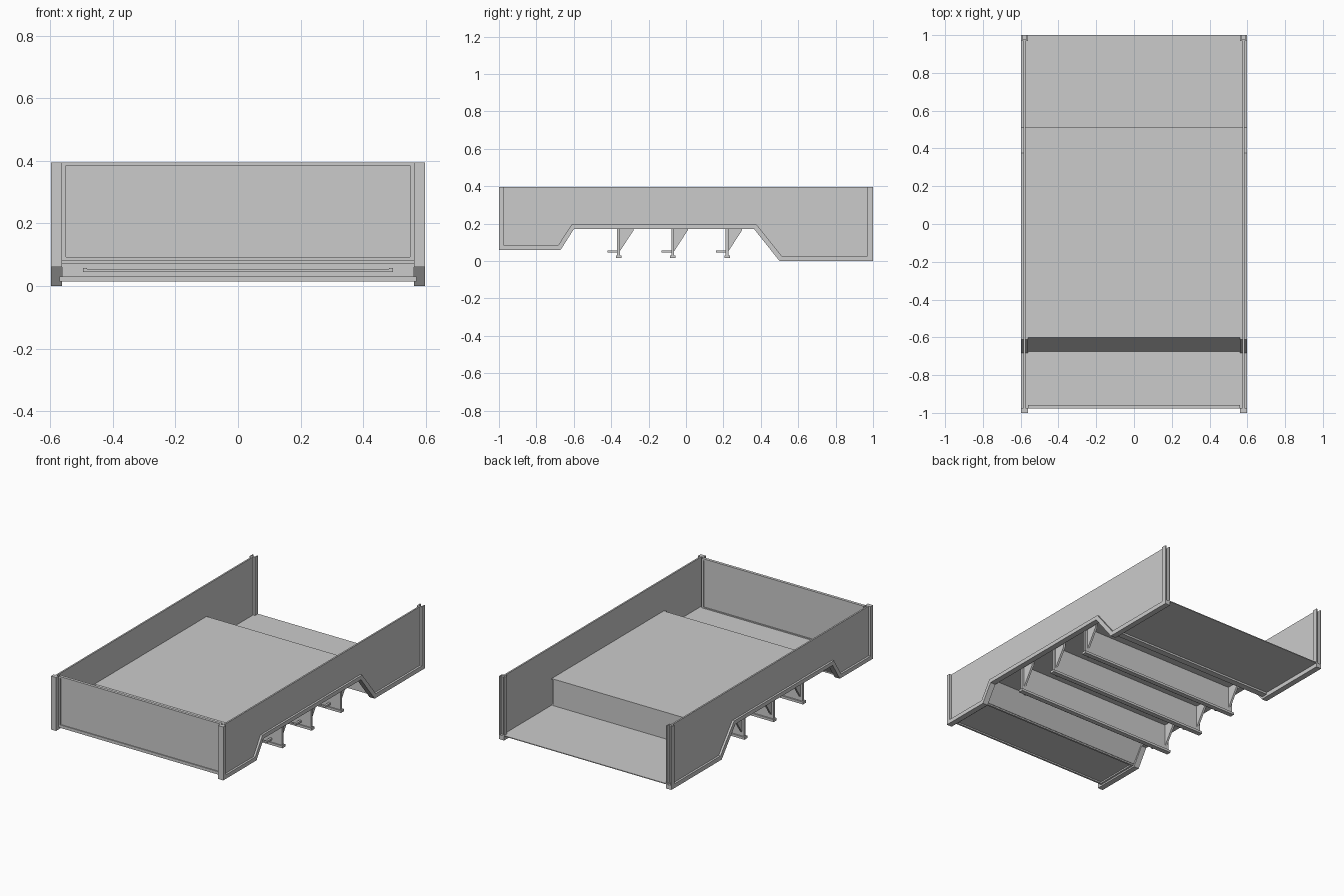
import bpy, bmesh

if "Cube" in bpy.data.objects:
    bpy.data.objects.remove(bpy.data.objects["Cube"])


def finish(name, bm):
    bmesh.ops.recalc_face_normals(bm, faces=bm.faces)
    me = bpy.data.meshes.new(name)
    bm.to_mesh(me)
    bm.free()
    ob = bpy.data.objects.new(name, me)
    bpy.context.collection.objects.link(ob)
    return ob


def box(name, x0, x1, y0, y1, z0, z1):
    bm = bmesh.new()
    bmesh.ops.create_cube(bm, size=1)
    for v in bm.verts:
        v.co = ((x0 + x1) / 2 + v.co.x * (x1 - x0),
                (y0 + y1) / 2 + v.co.y * (y1 - y0),
                (z0 + z1) / 2 + v.co.z * (z1 - z0))
    return finish(name, bm)


def extrude_x(name, polys, x0, x1):
    """Extrude joined y-z polygons from x0 to x1."""
    bm = bmesh.new()
    for p in polys:
        bm.faces.new([bm.verts.new((x0, y, z)) for y, z in p])
    bmesh.ops.remove_doubles(bm, verts=bm.verts, dist=1e-5)
    r = bmesh.ops.extrude_face_region(bm, geom=bm.faces[:], use_keep_orig=True)
    moved = [g for g in r["geom"] if isinstance(g, bmesh.types.BMVert)]
    bmesh.ops.translate(bm, verts=moved, vec=(x1 - x0, 0, 0))
    return finish(name, bm)


def mirror(ob):
    # every object's origin is at the world centre
    m = ob.modifiers.new("mirror", "MIRROR")
    m.use_axis[0] = True


# Side walls: thin sheet with a wide rim round the bottom and front
outer = [(-1, .395), (-1, .06), (-.67, .06), (-.60, .17), (.365, .17), (.50, 0), (1, 0)]
inner = [(-.975, .395), (-.975, .085), (-.683, .085), (-.612, .195), (.377, .195),
         (.512, .027), (1, .027)]
rim = [[outer[i], outer[i + 1], inner[i + 1], inner[i]] for i in range(len(outer) - 1)]
mirror(extrude_x("side_rim", rim, .562, .598))
mirror(extrude_x("side_sheet", [inner[:-1] + [(.975, .027), (.975, .395)]], .575, .585))

# Rear posts: open channels
mirror(box("rear_post_web", .562, .598, .97, .978, .027, .395))
mirror(box("rear_post_inner_fin", .562, .569, .97, 1, .027, .395))
mirror(box("rear_post_outer_fin", .591, .598, .97, 1, .027, .395))

# Front wall: recessed sheet in a frame
box("front_sheet", -.562, .562, -.97, -.962, .08, .395)
mirror(box("front_frame_side", .55, .562, -.976, -.958, .08, .395))
box("front_frame_top", -.55, .55, -.976, -.958, .385, .395)
box("front_frame_bottom", -.55, .55, -.976, -.958, .08, .092)

# Stepped floor: front tray, slope, raised deck, rear wall
extrude_x("front_floor", [[(-.97, .085), (-.97, .079), (-.672, .079), (-.676, .085)]], -.575, .575)
extrude_x("floor_slope", [[(-.676, .085), (-.672, .079), (-.596, .192), (-.60, .198)]], -.575, .575)
seams = [-.60, -.37, -.07, .22, .51]
for y0, y1 in zip(seams, seams[1:]):
    box("deck_panel", -.575, .575, y0, y1, .192, .198)
box("step_wall", -.565, .565, .504, .51, .02, .196)
box("rear_floor", -.575, .575, .505, 1, .026, .031)

# Lips under the two end floors
mirror(box("front_lip_side", .55, .562, -.97, -.675, .07, .08))
for y in (-.97, -.687):
    box("front_lip_cross", -.55, .55, y, y + .012, .07, .08)
box("rear_lip_cross", -.562, .562, .505, .545, .014, .027)

# Cross ribs with foot flanges, end gussets and front rods
for y in (-.36, -.07, .22):
    box("rib_plate", -.562, .562, y - .008, y + .006, .03, .193)
    box("rib_foot", -.57, .57, y - .015, y + .015, .015, .03)
    gusset = [(y + .005, .193), (y + .005, .05), (y + .08, .165), (y + .08, .193)]
    mirror(extrude_x("rib_gusset", [gusset], .535, .548))
    box("rib_rod", -.49, .49, y - .058, y - .05, .047, .055)
    mirror(box("rib_rod_end", .482, .495, y - .06, y - .007, .045, .057))
